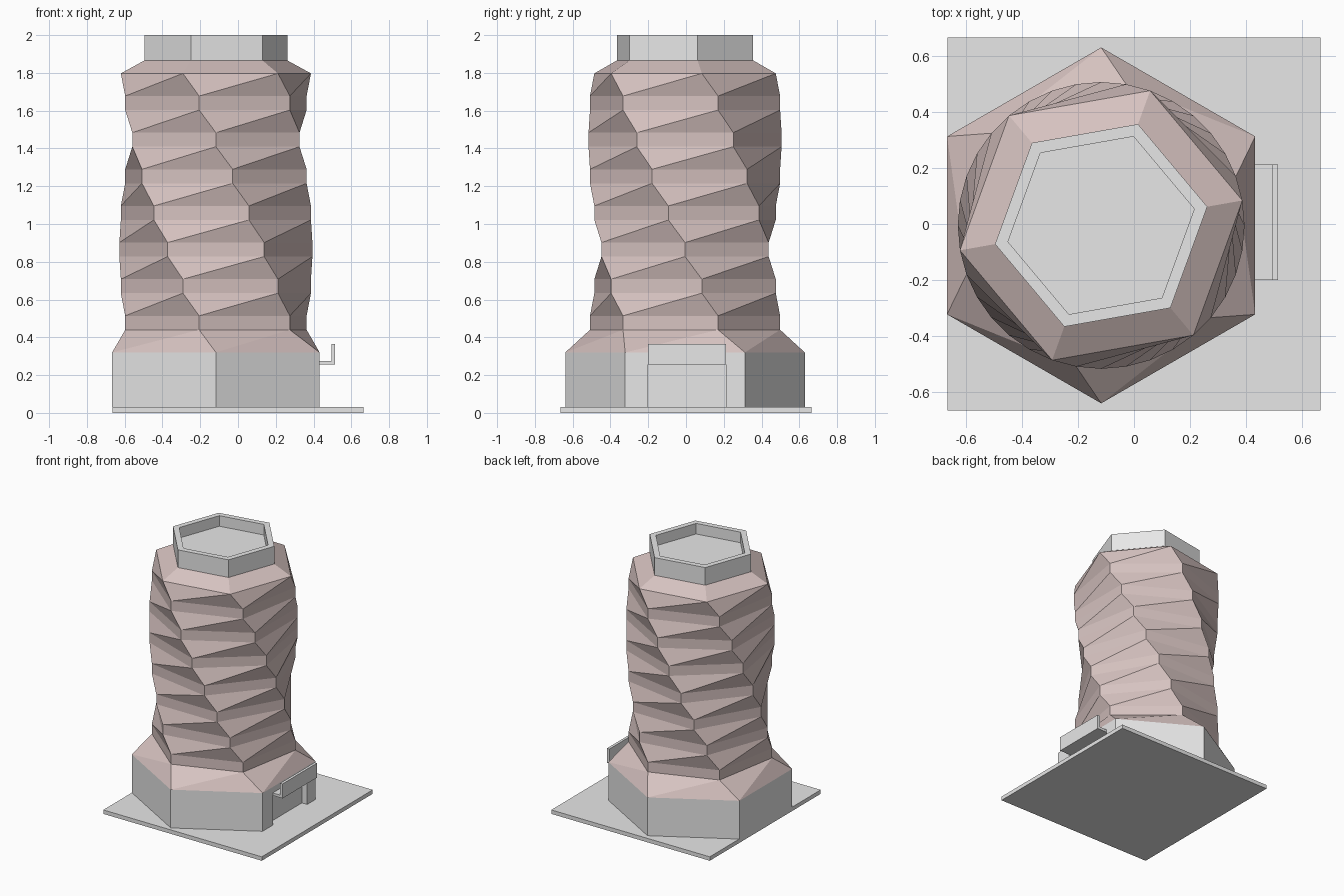
import bpy, bmesh, math

if "Cube" in bpy.data.objects:
    bpy.data.objects.remove(bpy.data.objects["Cube"])

CX, CY = -0.117, -0.005          # tower axis


def material(name, rgb):
    m = bpy.data.materials.new(name)
    m.diffuse_color = (*rgb, 1.0)
    m.use_nodes = True
    m.node_tree.nodes["Principled BSDF"].inputs["Base Color"].default_value = m.diffuse_color
    return m


GREY = material("light_grey", (0.8, 0.8, 0.8))
PINK = material("dusty_pink", (0.67, 0.54, 0.525))


def finish(name, bm, mat):
    me = bpy.data.meshes.new(name)
    bm.to_mesh(me)
    bm.free()
    me.materials.append(mat)
    ob = bpy.data.objects.new(name, me)
    bpy.context.collection.objects.link(ob)
    return ob


def box(name, x0, x1, y0, y1, z0, z1, mat):
    bm = bmesh.new()
    bmesh.ops.create_cube(bm, size=1)
    for v in bm.verts:
        v.co = ((x0 + x1) / 2 + v.co.x * (x1 - x0),
                (y0 + y1) / 2 + v.co.y * (y1 - y0),
                (z0 + z1) / 2 + v.co.z * (z1 - z0))
    return finish(name, bm, mat)


def hex_loft(name, rings, mat):
    """Loft hexagons given as (z, radius, rotation in degrees); twisted quads are split."""
    bm = bmesh.new()
    loops = []
    for z, r, rot in rings:
        angles = [math.radians(rot + 60 * i) for i in range(6)]
        loops.append([bm.verts.new((CX + r * math.cos(a), CY + r * math.sin(a), z))
                      for a in angles])
    for k in range(len(rings) - 1):
        a, b = loops[k], loops[k + 1]
        twisted = rings[k][2] != rings[k + 1][2]
        for i in range(6):
            j = (i + 1) % 6
            if twisted:
                bm.faces.new((a[i], a[j], b[j]))
                bm.faces.new((a[i], b[j], b[i]))
            else:
                bm.faces.new((a[i], a[j], b[j], b[i]))
    bm.faces.new(loops[0][::-1])
    bm.faces.new(loops[-1])
    return finish(name, bm, mat)


# ground slab
box("ground_slab", -0.665, 0.665, -0.665, 0.665, 0.0, 0.03, GREY)

# hexagonal base with a recessed doorway
base = hex_loft("base_block", [(0.03, 0.634, -90), (0.32, 0.634, -90)], GREY)
cutter = box("doorway_cutter", 0.388, 0.6, -0.2, 0.212, 0.0, 0.255, GREY)
cutter.hide_render = True
mod = base.modifiers.new("doorway", 'BOOLEAN')
mod.operation = 'DIFFERENCE'
mod.solver = 'EXACT'
mod.object = cutter
bpy.context.view_layer.objects.active = base
bpy.ops.object.modifier_apply(modifier=mod.name)
bpy.data.objects.remove(cutter)

# twisted tower: sloping skirt, seven straight and turning storeys, sloping shoulder
Z0, STEP, WALL, R = 0.44, 0.1939, 0.074, 0.511
rings = [(0.32, 0.634, -90)]
for k in range(7):
    z, rot = Z0 + k * STEP, -100 - 10 * k
    rings += [(z, R, rot), (z + WALL, R, rot)]
TOP_ROT = -170
rings += [(Z0 + 7 * STEP, R, TOP_ROT), (1.866, 0.384, TOP_ROT)]
hex_loft("twisted_tower", rings, PINK)

# roof parapet with sunken roof
hex_loft("roof_parapet", [(1.866, 0.384, TOP_ROT), (2.0, 0.384, TOP_ROT),
                          (2.0, 0.337, TOP_ROT), (1.92, 0.337, TOP_ROT)], GREY)

# L-shaped canopy over the doorway
box("canopy_shelf", 0.432, 0.494, -0.2, 0.212, 0.255, 0.275, GREY)
box("canopy_front", 0.494, 0.514, -0.2, 0.212, 0.255, 0.365, GREY)
